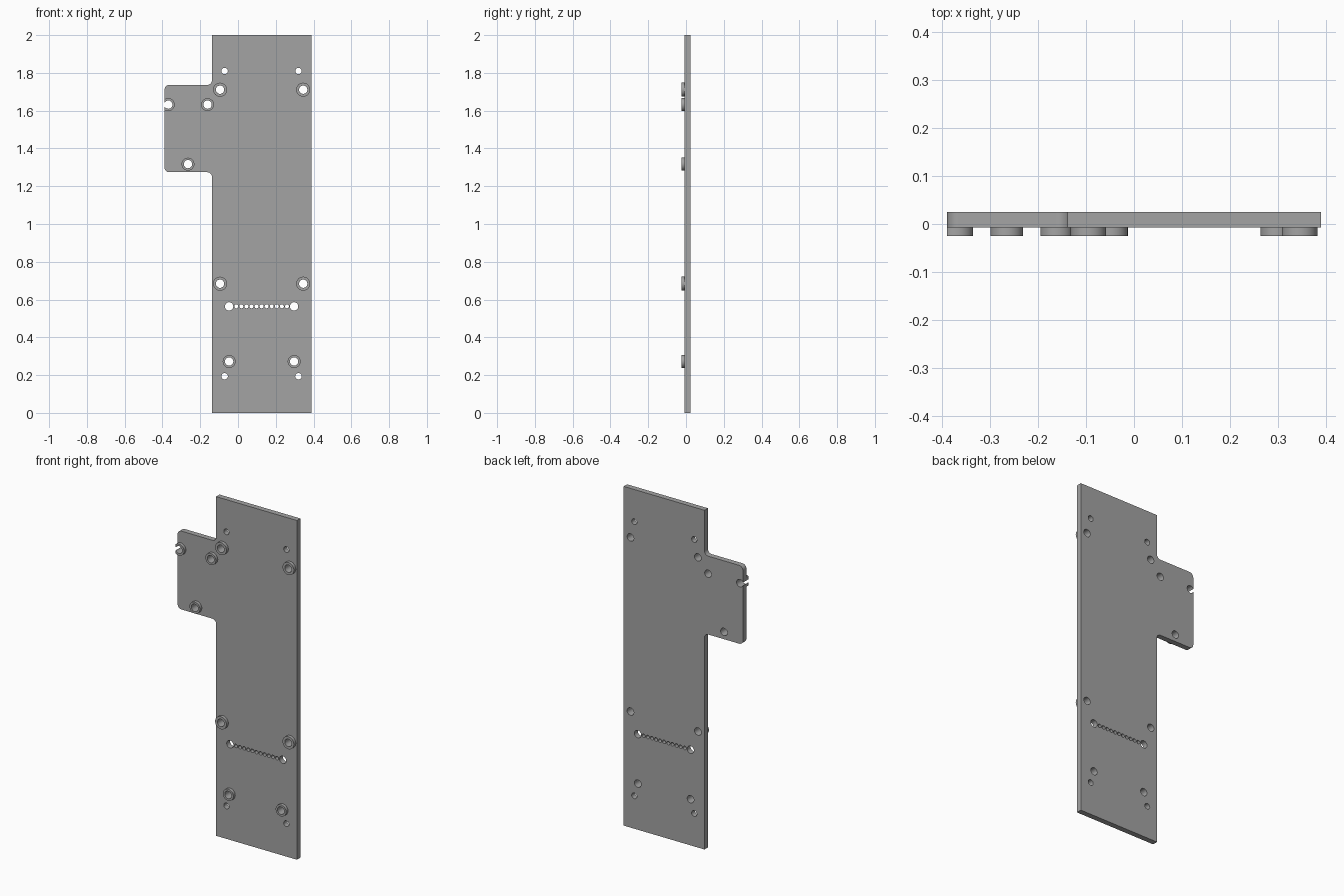
import bpy, bmesh
from math import pi, sin, cos
from mathutils import Matrix, Vector

if "Cube" in bpy.data.objects:
    bpy.data.objects.remove(bpy.data.objects["Cube"], do_unlink=True)

FRONT, PLATE_FRONT, BACK = -0.025, -0.007, 0.025
LEFT, STEP, RIGHT = -0.389, -0.138, 0.389
TAB_LOW, TAB_HIGH, ROUND = 1.274, 1.736, 0.025

grey = bpy.data.materials.new("plate grey")
grey.use_nodes = True
grey.diffuse_color = (0.37, 0.37, 0.37, 1)
grey.node_tree.nodes["Principled BSDF"].inputs["Base Color"].default_value = grey.diffuse_color


def make_object(name, bm):
    bmesh.ops.recalc_face_normals(bm, faces=bm.faces[:])
    mesh = bpy.data.meshes.new(name)
    bm.to_mesh(mesh)
    bm.free()
    mesh.materials.append(grey)
    obj = bpy.data.objects.new(name, mesh)
    bpy.context.collection.objects.link(obj)
    return obj


def add_cylinder(bm, x, z, radius, y0, y1, sides=32):
    place = Matrix.Translation((x, (y0 + y1) / 2, z)) @ Matrix.Rotation(pi / 2, 4, "X")
    bmesh.ops.create_cone(bm, cap_ends=True, segments=sides, radius1=radius,
                          radius2=radius, depth=y1 - y0, matrix=place)


def rounded(prev, corner, nxt, steps=8):
    """Points of a quarter arc replacing a right-angled corner."""
    a, b = (prev - corner).normalized(), (nxt - corner).normalized()
    centre = corner + (a + b) * ROUND
    angles = [i * pi / 2 / steps for i in range(steps + 1)]
    return [centre - b * ROUND * cos(t) - a * ROUND * sin(t) for t in angles]


def cut(obj, cutter):
    mod = obj.modifiers.new("cut", "BOOLEAN")
    mod.operation, mod.solver, mod.object = "DIFFERENCE", "EXACT", cutter
    bpy.context.view_layer.objects.active = obj
    bpy.ops.object.modifier_apply(modifier=mod.name)


# Plate outline: long panel with a rounded side tab
corners = [Vector(p) for p in ((RIGHT, 0), (RIGHT, 2), (STEP, 2), (STEP, TAB_HIGH),
                               (LEFT, TAB_HIGH), (LEFT, TAB_LOW), (STEP, TAB_LOW), (STEP, 0))]
outline = []
for i, c in enumerate(corners):
    outline += rounded(corners[i - 1], c, corners[i + 1]) if 3 <= i <= 6 else [c]
bm = bmesh.new()
face = bm.faces.new([bm.verts.new((p.x, PLATE_FRONT, p.y)) for p in outline])
side = bmesh.ops.extrude_face_region(bm, geom=[face])
bmesh.ops.translate(bm, vec=(0, BACK - PLATE_FRONT, 0),
                    verts=[v for v in side["geom"] if isinstance(v, bmesh.types.BMVert)])
plate = make_object("mounting_plate", bm)

# Standoff positions and radii
large = [(x, z, 0.037) for x in (-0.095, 0.345) for z in (0.684, 1.711)]
small = [(x, z, 0.034) for x, z in ((-0.369, 1.632), (-0.161, 1.632), (-0.265, 1.317),
                                    (-0.047, 0.272), (0.297, 0.272))]
bm = bmesh.new()
for x, z, r in large + small:
    add_cylinder(bm, x, z, r, FRONT, PLATE_FRONT + 0.003, 40)
standoffs = make_object("standoffs", bm)

# Through holes: standoffs, panel corners, cable row
holes = [(x, z, 0.022) for x, z, r in large + small]
holes += [(x, z, 0.017) for x in (-0.071, 0.32) for z in (0.194, 1.81)]
holes += [(x, 0.564, 0.022) for x in (-0.047, 0.297)]
holes += [(0.125 + 0.0268 * i, 0.564, 0.0105) for i in range(-5, 6)]
bm = bmesh.new()
for x, z, r in holes:
    add_cylinder(bm, x, z, r, -0.1, 0.1)
drill = make_object("hole_cutter", bm)

# Block trimming the outermost standoff flush with the tab edge
bm = bmesh.new()
bmesh.ops.create_cube(bm, size=1, matrix=Matrix.Translation((LEFT - 0.5, 0, 1.5)))
trim = make_object("trim_cutter", bm)

cut(plate, drill)
cut(standoffs, drill)
cut(standoffs, trim)
for helper in (drill, trim):
    bpy.data.objects.remove(helper, do_unlink=True)

# Smooth round walls, keep hard edges
for obj in (plate, standoffs):
    bpy.ops.object.select_all(action="DESELECT")
    obj.select_set(True)
    bpy.context.view_layer.objects.active = obj
    bpy.ops.object.shade_smooth_by_angle(angle=pi / 6)
